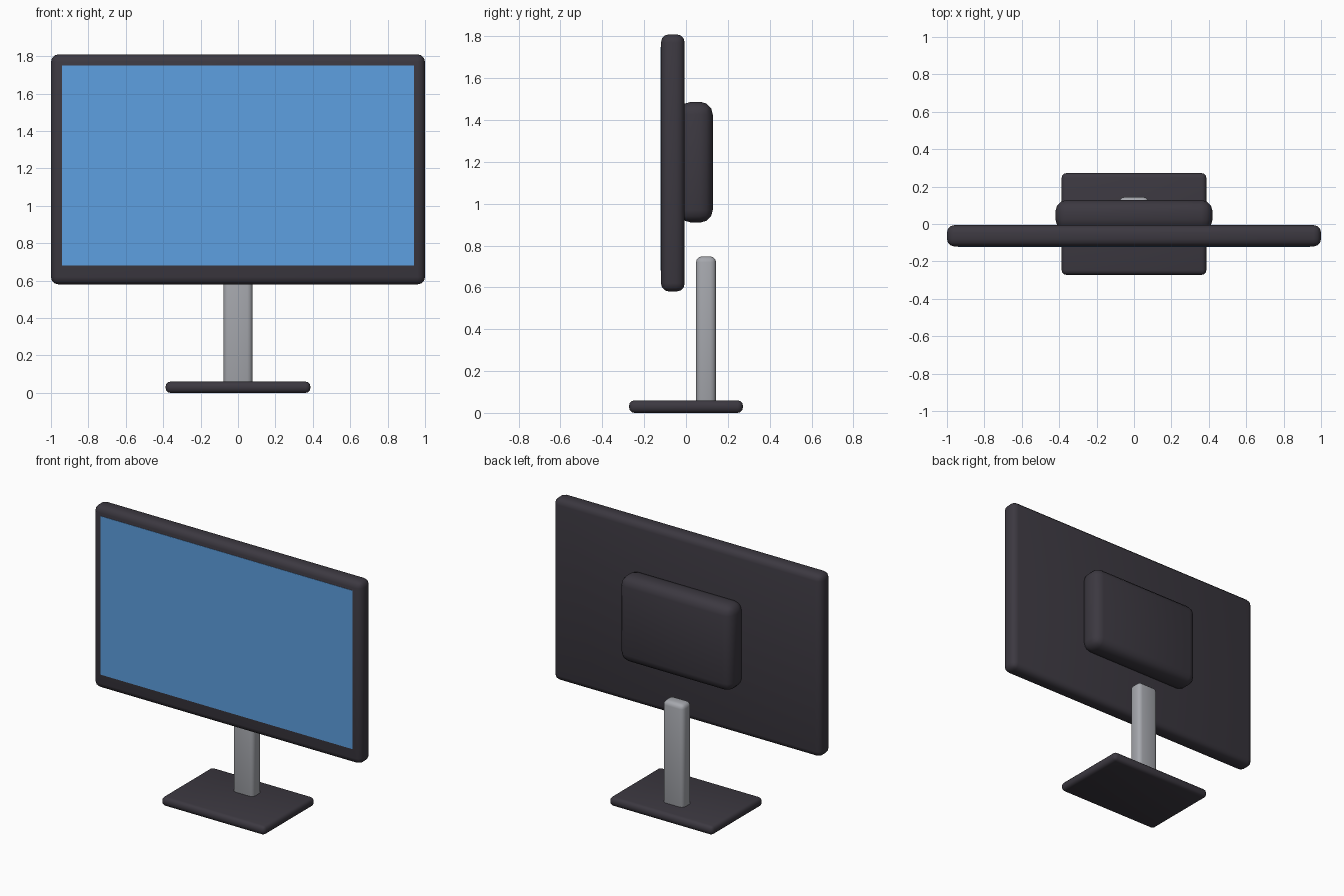
import bpy
import math

if "Cube" in bpy.data.objects:
    bpy.data.objects.remove(bpy.data.objects["Cube"])


def material(name, color):
    m = bpy.data.materials.new(name)
    m.diffuse_color = (*color, 1)
    m.use_nodes = True
    m.node_tree.nodes["Principled BSDF"].inputs["Base Color"].default_value = m.diffuse_color
    return m


def rounded_box(name, x, y, z, mat, bevel=0.0, segments=3):
    """Box spanning the given (min, max) ranges, with rounded edges."""
    spans = (x, y, z)
    bpy.ops.mesh.primitive_cube_add(size=1, location=[(a + b) / 2 for a, b in spans])
    ob = bpy.context.object
    ob.name = name
    ob.scale = [b - a for a, b in spans]
    bpy.ops.object.transform_apply(location=False, rotation=False, scale=True)
    ob.data.materials.append(mat)
    if bevel:
        mod = ob.modifiers.new("rounding", 'BEVEL')
        mod.width = bevel
        mod.segments = segments
        bpy.ops.object.modifier_apply(modifier=mod.name)
        bpy.ops.object.shade_smooth_by_angle(angle=math.radians(35))
    return ob


dark = material("dark_plastic", (0.045, 0.04, 0.052))
metal = material("grey_metal", (0.38, 0.39, 0.42))
blue = material("screen_blue", (0.11, 0.35, 0.75))

# Display panel and screen
rounded_box("panel", (-1, 1), (-0.12, -0.006), (0.58, 1.81), dark, 0.04)
rounded_box("screen", (-0.94, 0.94), (-0.122, -0.11), (0.68, 1.75), blue)

# Housing on the back, partly sunk into the panel
rounded_box("back_housing", (-0.42, 0.42), (-0.035, 0.128), (0.91, 1.487), dark, 0.06)

# Stand
rounded_box("stand_neck", (-0.078, 0.078), (0.048, 0.144), (0.03, 0.748), metal, 0.028)
rounded_box("stand_base", (-0.387, 0.387), (-0.272, 0.272), (0, 0.06), dark, 0.025)
